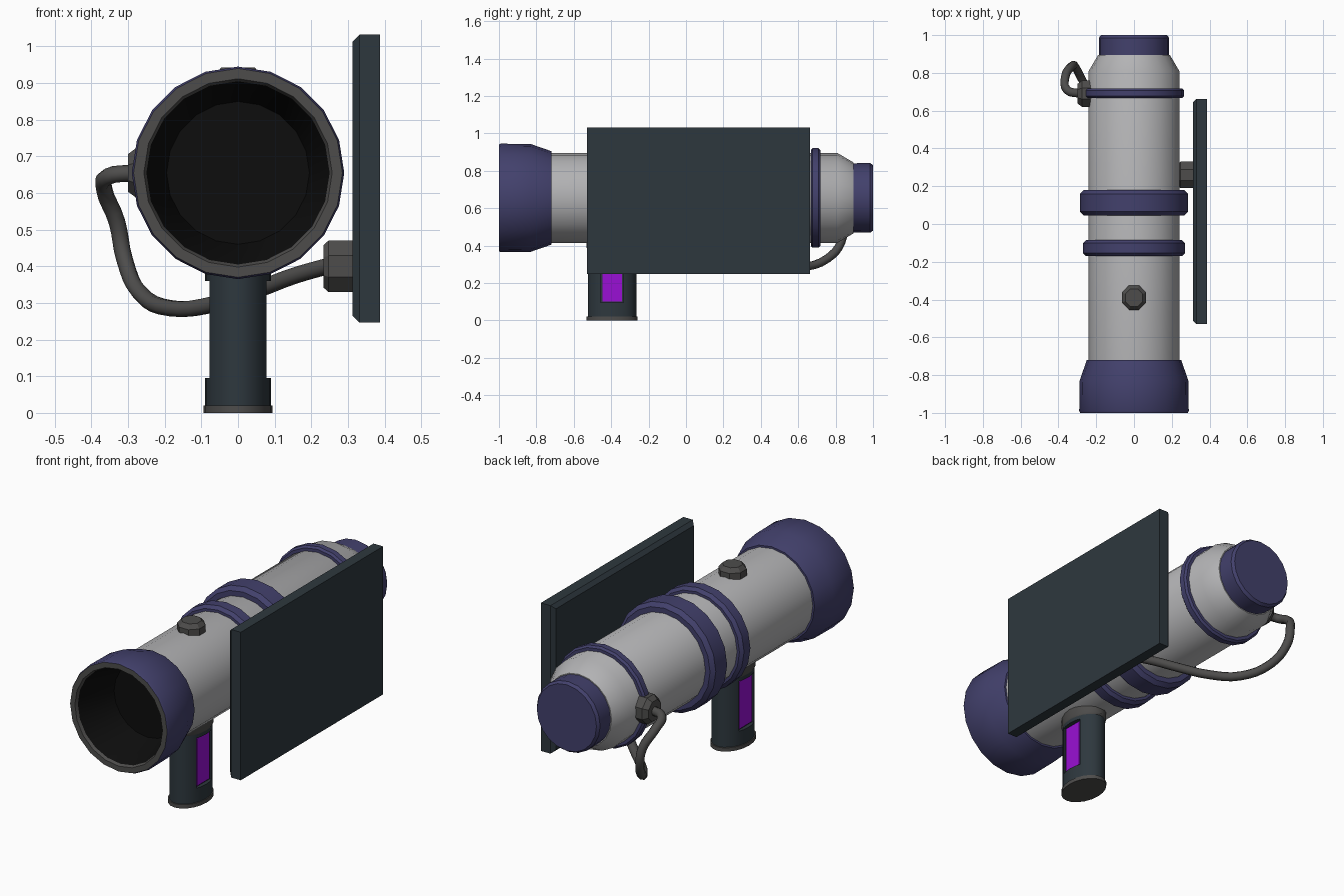
import bpy, bmesh, math
from mathutils import Vector, Matrix

if "Cube" in bpy.data.objects:
    bpy.data.objects.remove(bpy.data.objects["Cube"])

def mat(name, rgb):
    m = bpy.data.materials.new(name)
    m.diffuse_color = (*rgb, 1)
    m.use_nodes = True
    m.node_tree.nodes["Principled BSDF"].inputs["Base Color"].default_value = m.diffuse_color
    return m

LIGHT = mat("light_grey", (0.45, 0.45, 0.46))
NAVY = mat("navy", (0.055, 0.052, 0.15))
SLATE = mat("dark_slate", (0.027, 0.039, 0.048))
GREY = mat("metal_grey", (0.075, 0.073, 0.071))
BLACK = mat("black", (0.004, 0.004, 0.004))
PURPLE = mat("purple", (0.32, 0.005, 0.66))
CZ = 0.655          # height of the tube axis
HY = -0.395         # handle centre along the tube

def finish(name, bm, mats, smooth=35):
    bmesh.ops.recalc_face_normals(bm, faces=bm.faces)
    me = bpy.data.meshes.new(name)
    bm.to_mesh(me)
    bm.free()
    for m in mats:
        me.materials.append(m)
    ob = bpy.data.objects.new(name, me)
    bpy.context.collection.objects.link(ob)
    if smooth:
        bpy.ops.object.select_all(action='DESELECT')
        bpy.context.view_layer.objects.active = ob
        ob.select_set(True)
        bpy.ops.object.shade_smooth_by_angle(angle=math.radians(smooth))
    return ob

def lathe(name, profile, mats, sides=20, axis=(0, 1, 0), origin=(0, 0, CZ),
          phase=0.0, seg_mats=None, scale=(1, 1, 1), closed=False, smooth=35):
    """Spin (radius, height) points around an axis; open ends are capped."""
    rot = Vector((0, 0, 1)).rotation_difference(Vector(axis)).to_matrix().to_4x4()
    M = Matrix.Translation(origin) @ rot @ Matrix.Diagonal((*scale, 1))
    bm = bmesh.new()
    rings = []
    for r, h in profile:
        rings.append([bm.verts.new(M @ Vector((
            r * math.cos(2 * math.pi * i / sides + phase),
            r * math.sin(2 * math.pi * i / sides + phase), h))) for i in range(sides)])
    n = len(rings)
    for k in range(n if closed else n - 1):
        a, b = rings[k], rings[(k + 1) % n]
        for i in range(sides):
            j = (i + 1) % sides
            f = bm.faces.new((a[i], a[j], b[j], b[i]))
            f.material_index = seg_mats[k] if seg_mats else 0
    if not closed:
        bm.faces.new(rings[0])
        f = bm.faces.new(rings[-1])
        f.material_index = seg_mats[-1] if seg_mats else 0
    return finish(name, bm, mats, smooth)

def box(name, lo, hi, m):
    bm = bmesh.new()
    bmesh.ops.create_cube(bm, size=1)
    for v in bm.verts:
        v.co = [lo[i] + (v.co[i] + 0.5) * (hi[i] - lo[i]) for i in range(3)]
    return finish(name, bm, [m], 0)

# Main tube with tapered rear, hollow muzzle collar and rear cap
lathe("main_tube", [(0.24, -0.74), (0.24, 0.81), (0.19, 0.895)], [LIGHT])
lathe("muzzle_collar",
      [(0.235, -0.72), (0.25, -0.72), (0.288, -0.83), (0.29, -0.99), (0.285, -1.0),
       (0.257, -1.0), (0.25, -0.985), (0.195, -0.76)],
      [NAVY, GREY, BLACK], seg_mats=[0, 0, 0, 0, 1, 1, 2, 2])
lathe("rear_cap", [(0.185, 0.885), (0.186, 0.985), (0.175, 1.0)], [NAVY])

# Raised bands around the tube
for name, y0, y1, r, b in (("front_band", -0.17, -0.085, 0.27, 0.016),
                           ("middle_band", 0.045, 0.18, 0.287, 0.02),
                           ("rear_band", 0.667, 0.718, 0.266, 0.01)):
    lathe(name, [(0.23, y0), (r - b, y0), (r, y0 + b), (r, y1 - b), (r - b, y1), (0.23, y1)],
          [NAVY], closed=True)

# Top knob and the two cable sockets (octagonal)
E = math.pi / 8
R = 0.07 / math.cos(E)
lathe("top_knob", [(0.07, 0.88), (0.07, 0.92), (0.05, 0.942)], [GREY], 8, (0, 0, 1),
      (0, -0.39, 0), E, smooth=0)
lathe("screen_socket", [(R - 0.013, 0.233), (R, 0.247), (R, 0.315)], [GREY], 8, (1, 0, 0),
      (0, 0.26, 0.40), E, smooth=0)
lathe("tube_socket", [(R, 0.22), (R, 0.275), (R - 0.02, 0.30)], [GREY], 8, (-1, 0, 0),
      (0, 0.69, CZ), E, smooth=0)

# Side screen with its inner edges chamfered
screen = box("side_screen", (0.312, -0.53, 0.247), (0.387, 0.663, 1.032), SLATE)
bm = bmesh.new()
bm.from_mesh(screen.data)
inner = [e for e in bm.edges if all(v.co.x < 0.32 for v in e.verts)]
bmesh.ops.bevel(bm, geom=inner, offset=0.019, segments=1, affect='EDGES')
bm.to_mesh(screen.data)
bm.free()

# Handle: oval grip, end plates, recessed side inlays
oval = dict(sides=20, axis=(0, 0, 1), origin=(0, HY, 0), scale=(0.69, 1, 1))
grip = lathe("handle_grip", [(0.13, 0.015), (0.13, 0.45)], [SLATE], **oval)
lathe("handle_base", [(0.137, 0.0), (0.137, 0.02)], [GREY], **oval)
lathe("handle_collar", [(0.13, 0.38), (0.136, 0.388), (0.136, 0.45)], [GREY], **oval)
for side, s in (("left", -1), ("right", 1)):
    xs = sorted((s * 0.068, s * 0.12))
    cut = box("slot_cutter", (xs[0], HY - 0.062, 0.095), (xs[1], HY + 0.062, 0.36), SLATE)
    cut.hide_render = True
    mod = grip.modifiers.new("slot", 'BOOLEAN')
    mod.object, mod.operation, mod.solver = cut, 'DIFFERENCE', 'EXACT'
    bpy.context.view_layer.objects.active = grip
    bpy.ops.object.modifier_apply(modifier=mod.name)
    bpy.data.objects.remove(cut)
    xs = sorted((s * 0.066, s * 0.074))
    box(side + "_grip_inlay", (xs[0], HY - 0.052, 0.102), (xs[1], HY + 0.052, 0.353), PURPLE)

# Cable looping under the tube from the rear socket to the screen
path = [(-0.28, 0.69, 0.655), (-0.355, 0.71, 0.645), (-0.365, 0.775, 0.61),
        (-0.33, 0.835, 0.52), (-0.31, 0.83, 0.42), (-0.27, 0.755, 0.33),
        (-0.18, 0.62, 0.285), (-0.06, 0.51, 0.298), (0.05, 0.42, 0.335),
        (0.15, 0.34, 0.373), (0.25, 0.26, 0.402)]
cu = bpy.data.curves.new("cable", 'CURVE')
cu.dimensions = '3D'
cu.bevel_depth, cu.bevel_resolution, cu.resolution_u = 0.023, 2, 4
sp = cu.splines.new('BEZIER')
sp.bezier_points.add(len(path) - 1)
for p, co in zip(sp.bezier_points, path):
    p.co = co
    p.handle_left_type = p.handle_right_type = 'AUTO'
cu.materials.append(GREY)
cable = bpy.data.objects.new("cable", cu)
bpy.context.collection.objects.link(cable)
bpy.ops.object.select_all(action='DESELECT')
bpy.context.view_layer.objects.active = cable
cable.select_set(True)
bpy.ops.object.convert(target='MESH')
bpy.ops.object.shade_smooth_by_angle(angle=math.radians(50))
